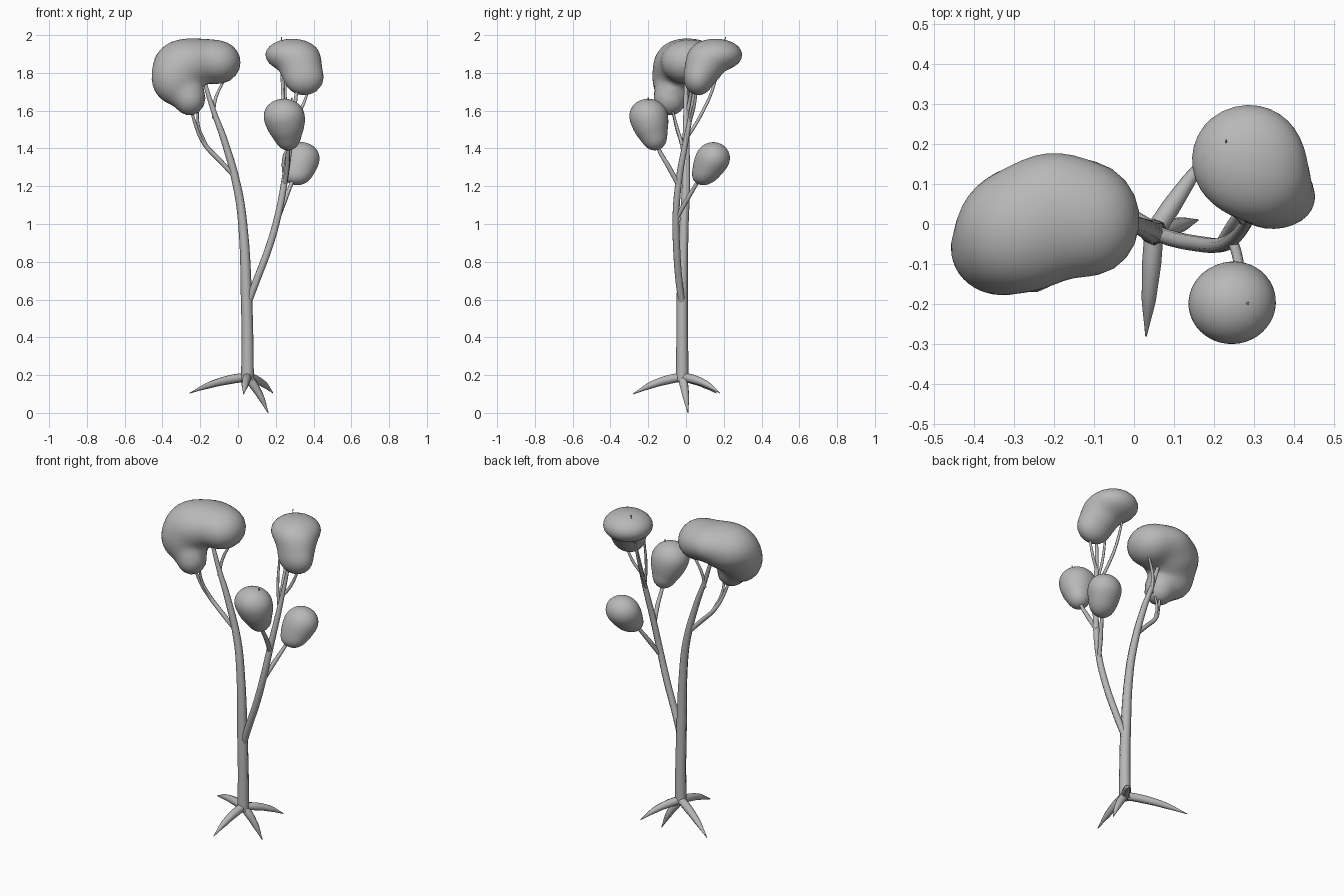
import bpy, bmesh, math
from mathutils import Vector

grey = bpy.data.materials.new("plain grey")
grey.diffuse_color = (0.48, 0.48, 0.48, 1)


def tube(name, pts):
    """Tapered limb through (x, y, z, radius) points."""
    cu = bpy.data.curves.new(name, 'CURVE')
    cu.dimensions = '3D'
    cu.bevel_depth = 1.0
    cu.bevel_resolution = 2
    cu.resolution_u = 4
    cu.use_fill_caps = True
    sp = cu.splines.new('BEZIER')
    sp.bezier_points.add(len(pts) - 1)
    for bp, (x, y, z, r) in zip(sp.bezier_points, pts):
        bp.co = (x, y, z)
        bp.radius = r
        bp.handle_left_type = bp.handle_right_type = 'AUTO'
    ob = bpy.data.objects.new(name, cu)
    bpy.context.collection.objects.link(ob)
    cu.materials.append(grey)
    bpy.ops.object.select_all(action='DESELECT')
    ob.select_set(True)
    bpy.context.view_layer.objects.active = ob
    bpy.ops.object.convert(target='MESH')
    bpy.ops.object.shade_smooth_by_angle(angle=math.radians(60))


def blob(name, centre, lobes, k=60):
    """Soft union of ellipsoid lobes, found along rays from the centre."""
    centre = Vector(centre)

    def inside(p):
        total = 0
        for c, r in lobes:
            q = Vector([(p[i] - c[i]) / r[i] for i in range(3)])
            total += math.exp(-k * (q.length - 1) * min(r))
        return total > 1

    bm = bmesh.new()
    bmesh.ops.create_icosphere(bm, subdivisions=4, radius=1)
    for v in bm.verts:
        d = v.co.normalized()
        t = 0.0
        while t < 0.5 and inside(centre + d * (t + 0.02)):
            t += 0.02
        lo, hi = t, t + 0.02
        for _ in range(7):
            mid = (lo + hi) / 2
            if inside(centre + d * mid):
                lo = mid
            else:
                hi = mid
        v.co = centre + d * lo
    for f in bm.faces:
        f.smooth = True
    me = bpy.data.meshes.new(name)
    bm.to_mesh(me)
    bm.free()
    me.materials.append(grey)
    bpy.context.collection.objects.link(bpy.data.objects.new(name, me))


# Trunk and the two main limbs
tube("trunk_and_left_limb", [
    (0.05, -0.02, 0.17, 0.034), (0.05, -0.02, 0.4, 0.031), (0.045, -0.02, 0.6, 0.030),
    (0.025, -0.01, 1.0, 0.024), (-0.005, 0.0, 1.2, 0.022), (-0.075, 0.0, 1.45, 0.018),
    (-0.13, 0.0, 1.6, 0.014), (-0.18, 0.0, 1.76, 0.010)])
tube("right_limb", [
    (0.05, -0.02, 0.57, 0.018), (0.09, -0.035, 0.68, 0.020), (0.165, -0.05, 0.88, 0.020),
    (0.213, -0.053, 1.05, 0.019), (0.25, -0.035, 1.25, 0.018), (0.275, -0.005, 1.42, 0.016),
    (0.295, 0.025, 1.58, 0.012), (0.315, 0.05, 1.74, 0.008)])

# Side branches and twigs
tube("left_branch", [
    (-0.03, 0.0, 1.265, 0.012), (-0.1, -0.01, 1.34, 0.013), (-0.175, -0.02, 1.42, 0.012),
    (-0.22, -0.05, 1.51, 0.009), (-0.26, -0.08, 1.66, 0.006)])
tube("left_twig", [(-0.17, -0.02, 1.42, 0.009), (-0.21, -0.05, 1.52, 0.008), (-0.21, -0.08, 1.64, 0.005)])
tube("upper_left_twig", [(-0.13, 0.0, 1.56, 0.009), (-0.12, 0.02, 1.66, 0.009), (-0.07, 0.04, 1.77, 0.006)])
tube("front_branch", [
    (0.245, -0.035, 1.2, 0.013), (0.26, -0.09, 1.3, 0.013), (0.265, -0.15, 1.41, 0.010),
    (0.285, -0.2, 1.67, 0.003)])
tube("back_branch", [
    (0.213, -0.05, 1.03, 0.011), (0.245, 0.0, 1.12, 0.013), (0.285, 0.06, 1.22, 0.010),
    (0.32, 0.12, 1.32, 0.005)])
tube("top_back_twig", [
    (0.275, -0.005, 1.44, 0.009), (0.25, 0.075, 1.57, 0.009), (0.235, 0.14, 1.71, 0.008),
    (0.23, 0.21, 1.99, 0.002)])
tube("top_right_twig", [(0.29, 0.02, 1.54, 0.009), (0.335, 0.04, 1.61, 0.009), (0.38, 0.06, 1.73, 0.006)])
tube("top_left_twig", [(0.28, 0.0, 1.46, 0.008), (0.255, 0.025, 1.6, 0.008), (0.25, 0.05, 1.76, 0.006)])

# Roots
X, Y, Z = 0.05, -0.02, 0.195
for name, tip, arch in [("front_root", (0.03, -0.28, 0.1), 0.012),
                        ("back_right_root", (0.185, 0.18, 0.105), 0.014),
                        ("right_root", (0.16, 0.01, 0.0), 0.015),
                        ("back_left_root", (-0.255, 0.16, 0.105), 0.012)]:
    def at(t, lift, r):
        return (X + (tip[0] - X) * t, Y + (tip[1] - Y) * t, Z + (tip[2] - Z) * t + lift, r)
    tube(name, [at(0, -0.005, 0.024), at(0.3, arch * 0.7, 0.024), at(0.65, arch, 0.018), at(1, 0, 0.002)])

# Foliage clumps
blob("left_foliage", (-0.25, -0.03, 1.82), [
    ((-0.28, -0.015, 1.845), (0.16, 0.15, 0.13)),
    ((-0.105, 0.01, 1.855), (0.118, 0.135, 0.112)),
    ((-0.2, 0.03, 1.875), (0.145, 0.145, 0.1)),
    ((-0.335, -0.065, 1.77), (0.12, 0.11, 0.135)),
    ((-0.255, -0.085, 1.665), (0.082, 0.085, 0.09))])
blob("top_right_foliage", (0.31, 0.11, 1.85), [
    ((0.285, 0.16, 1.895), (0.14, 0.138, 0.085)),
    ((0.33, 0.1, 1.84), (0.105, 0.095, 0.1)),
    ((0.35, 0.065, 1.77), (0.1, 0.075, 0.088))])
blob("front_foliage", (0.245, -0.19, 1.54), [
    ((0.243, -0.2, 1.575), (0.105, 0.098, 0.088)),
    ((0.253, -0.187, 1.52), (0.09, 0.085, 0.085)),
    ((0.265, -0.165, 1.45), (0.06, 0.06, 0.06))])
blob("back_foliage", (0.325, 0.13, 1.32), [
    ((0.335, 0.145, 1.35), (0.095, 0.087, 0.083)),
    ((0.32, 0.115, 1.3), (0.08, 0.07, 0.075)),
    ((0.31, 0.085, 1.255), (0.06, 0.047, 0.045))])
